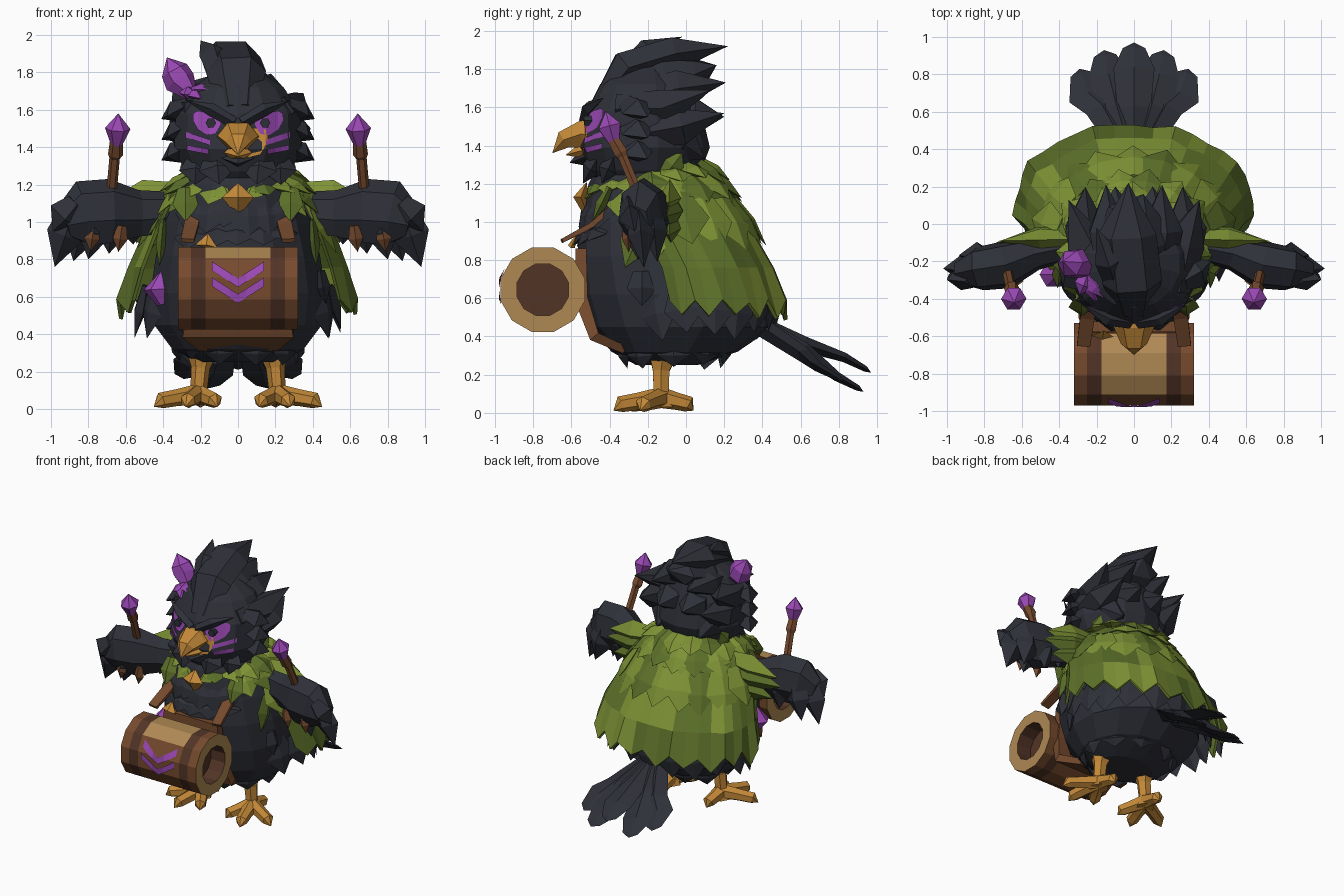
import bpy, bmesh, math, random
from mathutils import Vector
from mathutils.bvhtree import BVHTree

random.seed(4)
cube = bpy.data.objects.get("Cube")
if cube:
    bpy.data.objects.remove(cube)

COLOURS = {
    "black_feather": (.028, .03, .04), "light_green": (.21, .29, .036),
    "dark_green": (.11, .165, .023), "purple": (.32, .065, .45),
    "orange": (.55, .25, .04), "brown": (.18, .068, .027),
    "dark_brown": (.085, .034, .019), "tan": (.43, .25, .088),
}
BLACK, LIGHT, DARK, PURPLE, ORANGE, BROWN, DEEP, TAN = range(len(COLOURS))
MATERIALS = []
for label, rgb in COLOURS.items():
    mat = bpy.data.materials.new(label)
    mat.use_nodes = True
    mat.diffuse_color = (*rgb, 1)
    shader = mat.node_tree.nodes["Principled BSDF"]
    shader.inputs["Base Color"].default_value = (*rgb, 1)
    shader.inputs["Roughness"].default_value = .9
    MATERIALS.append(mat)


def finish(name, bm, recalc=True):
    if recalc:
        bmesh.ops.recalc_face_normals(bm, faces=bm.faces)
    mesh = bpy.data.meshes.new(name)
    bm.to_mesh(mesh)
    bm.free()
    for mat in MATERIALS:
        mesh.materials.append(mat)
    obj = bpy.data.objects.new(name, mesh)
    bpy.context.collection.objects.link(obj)
    return obj


def sweep(bm, stations, sides=4, hint=(1, 0, 0), mat=BLACK, axis=None, turn=0.0):
    """Loft rings (x, y, z, half width, half thickness); zero width makes a point.
    A list of materials gives one for each band between rings."""
    bands = mat if isinstance(mat, list) else [mat] * (len(stations) - 1)
    points = [Vector(s[:3]) for s in stations]
    loops = []
    for i, s in enumerate(stations):
        along = Vector(axis) if axis else points[min(i + 1, len(points) - 1)] - points[max(i - 1, 0)]
        along.normalize()
        side = Vector(hint) - along * along.dot(Vector(hint))
        side.normalize()
        up = along.cross(side)
        if s[3] == 0:
            loops.append([bm.verts.new(points[i])])
            continue
        angles = [math.tau * (k + turn) / sides for k in range(sides)]
        loops.append([bm.verts.new(points[i] + side * s[3] * math.cos(a) + up * s[-1] * math.sin(a))
                      for a in angles])
    for loop, band in ((loops[0], bands[0]), (loops[-1], bands[-1])):
        if len(loop) > 2:
            bm.faces.new(loop).material_index = band
    for a, b, band in zip(loops, loops[1:], bands):
        for k in range(sides):
            quad = [a[k % len(a)], a[(k + 1) % len(a)], b[(k + 1) % len(b)], b[k % len(b)]]
            bm.faces.new(list(dict.fromkeys(quad))).material_index = band


def part(name, stations, **options):
    bm = bmesh.new()
    sweep(bm, stations, **options)
    return finish(name, bm)


def flip(stations, s):
    return [(p[0] * s, *p[1:]) for p in stations]


def feather(bm, base, tip, width, thick=.03, hint=(1, 0, 0), mat=BLACK):
    base, tip = Vector(base), Vector(tip)
    sweep(bm, [(*base, width * .6, thick * .6), (*base.lerp(tip, .5), width, thick), (*tip, 0)],
          hint=hint, mat=mat)


def feather_row(bm, count, start, end, base, tip, width, mats, tilt=0.0):
    """Feathers fanned from one ellipse (z, y, rx, ry) to another; angle 0 is the back, tilt lifts it."""
    for i in range(count):
        a = math.radians(start + (end - start) * i / (count - 1) + random.uniform(-3, 3))
        ring = lambda r, dz: (r[2] * math.sin(a), r[1] + r[3] * math.cos(a), r[0] + dz + tilt * math.cos(a))
        feather(bm, ring(base, 0), ring(tip, random.uniform(-.03, .03)), width,
                hint=(math.cos(a), -math.sin(a), 0), mat=mats[i % len(mats)])


def decal(name, target, strips, mat):
    """Thin strips (x, z, half height) laid on the front of a part."""
    mesh = target.data
    tree = BVHTree.FromPolygons([v.co for v in mesh.vertices], [p.vertices[:] for p in mesh.polygons])
    bm = bmesh.new()
    for strip in strips:
        samples = [Vector(a).lerp(Vector(b), k / 3) for a, b in zip(strip, strip[1:]) for k in range(3)]
        columns = []
        for x, z, h in samples + [Vector(strip[-1])]:
            hits = [tree.ray_cast(Vector((x, -3, z + dz)), Vector((0, 1, 0)))[0] for dz in (-h, h)]
            columns.append([bm.verts.new(hit + Vector((0, -.009, 0))) for hit in hits])
        for a, b in zip(columns, columns[1:]):
            face = bm.faces.new((a[0], b[0], b[1], a[1]))
            face.material_index = mat
            face.normal_update()
            if face.normal.y > 0:
                face.normal_flip()
    return finish(name, bm, False)


# Body and head
def loft(name, rings, sides):
    return part(name, [(0, y, z, rx, ry) for z, y, rx, ry in rings], sides=sides, axis=(0, 0, 1), turn=.5)


loft("body", [(.25, -.1, .22, .16), (.32, -.06, .36, .33), (.45, -.02, .46, .48), (.62, -.05, .48, .5),
              (.82, -.1, .45, .47), (1, -.13, .4, .42), (1.2, -.18, .31, .33), (1.32, -.2, .24, .25)], 14)
head = loft("head", [(1.16, -.2, .2, .23), (1.27, -.22, .29, .3), (1.39, -.22, .35, .345),
                     (1.58, -.22, .34, .3), (1.72, -.21, .25, .24), (1.82, -.2, .1, .12)], 14)

# Crest, cheek, chin and body feathers
bm = bmesh.new()
sweep(bm, [(0, -.46, 1.6, .1, .05), (-.01, -.31, 1.8, .16, .11), (-.04, -.06, 1.88, .16, .1), (-.03, .22, 1.92, 0)], sides=6)
sweep(bm, [(-.08, -.36, 1.75, .06, .05), (-.13, -.2, 1.9, .08, .06), (-.2, -.02, 1.97, 0)])
sweep(bm, [(0, -.38, 1.65, .17, .1), (0, -.1, 1.74, .2, .13), (0, .07, 1.78, .14, .08), (.05, .16, 1.82, 0)], sides=6)
for s in (1, -1):
    for base, mid, tip in (((.11, -.4, 1.62), (.14, -.03, 1.7), (.15, .21, 1.73)),
                           ((.22, -.36, 1.59), (.26, -.1, 1.6), (.35, .13, 1.69)),
                           ((.25, -.3, 1.45), (.27, -.02, 1.5), (.26, .2, 1.57)),
                           ((.08, -.1, 1.57), (.1, .05, 1.55), (.1, .2, 1.55)),
                           ((.16, -.1, 1.42), (.18, .0, 1.4), (.18, .1, 1.33))):
        sweep(bm, flip([(*base, .08, .08), (*mid, .12, .1), (*tip, 0)], s), sides=5)
    for z in (1.36, 1.47, 1.58):
        feather(bm, (.26 * s, -.3, z + .05), (.41 * s, -.2, z - .03), .1, .06, (0, 1, 0))
    feather(bm, (.12 * s, -.45, 1.36), (.1 * s, -.54, 1.2), .1, .05)
    feather(bm, (.22 * s, -.38, 1.34), (.23 * s, -.44, 1.2), .09, .05)
feather(bm, (0, -.42, 1.38), (0, -.61, 1.31), .1, .06)
finish("head_feathers", bm)

bm = bmesh.new()
feather_row(bm, 13, -118, 118, (.66, .05, .5, .42), (.4, .07, .56, .38), .11, [BLACK])
feather_row(bm, 6, 140, 220, (1.12, -.16, .32, .33), (.95, -.13, .42, .44), .12, [BLACK])
feather_row(bm, 5, 145, 215, (.98, -.1, .38, .4), (.88, -.1, .46, .49), .11, [BLACK])
feather_row(bm, 10, 20, 340, (.37, -.06, .34, .3), (.25, -.06, .31, .26), .09, [BLACK])
feather(bm, (.44, -.23, .74), (.47, -.23, .56), .08, .04, (0, 1, 0))
finish("body_feathers", bm)

# Face
part("upper_beak", [(0, -.45, 1.45, .12, .1), (0, -.55, 1.46, .11, .08), (0, -.64, 1.43, .07, .055), (0, -.7, 1.36, 0)],
     sides=6, mat=ORANGE)
part("lower_beak", [(0, -.44, 1.38, .1, .06), (0, -.56, 1.37, .07, .04), (0, -.63, 1.35, 0)], sides=6, mat=ORANGE)
decal("beak_patch", head, [[(.04, 1.42, .08), (.12, 1.43, .07), (.16, 1.46, .03)]], ORANGE)
for s, tag in ((1, "left"), (-1, "right")):
    decal(tag + "_eye", head, [flip([(.09, 1.53, .01), (.12, 1.515, .045), (.17, 1.525, .06),
                                     (.215, 1.545, .05), (.24, 1.56, .02)], s)], PURPLE)
    decal(tag + "_cheek_stripes", head, [flip([(.15, 1.425, .015), (.28, 1.467, .015)], s),
                                         flip([(.16, 1.376, .014), (.27, 1.397, .014)], s)], PURPLE)
    part(tag + "_pupil", flip([(.145, -.535, 1.53, .028), (.145, -.48, 1.53, .028)], s), sides=6)
    part(tag + "_brow", flip([(.02, -.53, 1.53, .03), (.14, -.51, 1.6, .035), (.28, -.43, 1.65, 0)], s), hint=(0, 1, 0))

# Cape with a zigzag hem
RINGS = [(1.33, -.16, .2, .2), (1.16, -.1, .39, .34), (.96, -.04, .49, .39), (.76, .06, .58, .4), (.56, .11, .63, .42)]
bm = bmesh.new()
grid = []
for j, (z, cy, rx, ry) in enumerate(RINGS):
    row = []
    for i in range(25):
        a = math.radians(-118 + 236 * i / 24)
        r = 1 + random.uniform(-.02, .02) + (.04 if i % 4 == 2 else 0)
        drop = (.06 if i % 2 else -.03) + random.uniform(-.02, .02) if j == len(RINGS) - 1 else 0
        row.append(bm.verts.new((rx * r * math.sin(a), cy + ry * r * math.cos(a), z - drop)))
    grid.append(row)
for a, b in zip(grid, grid[1:]):
    for i in range(24):
        face = bm.faces.new((a[i], b[i], b[i + 1], a[i + 1]))
        c = face.calc_center_median()
        shade = math.sin(9 * c.x + 5 * c.z) + math.sin(8 * c.z - 6 * c.y + 3 * c.x)
        face.material_index = DARK if shade > 0 or abs(c.x) > .5 else LIGHT
cape = finish("cape", bm)
cape.modifiers.new("thickness", "SOLIDIFY").thickness = .02

bm = bmesh.new()
feather_row(bm, 11, -105, 105, (1.12, -.07, .4, .32), (.86, -.01, .55, .43), .13, [DARK, LIGHT, LIGHT])
feather_row(bm, 14, -148, 148, (1.22, -.14, .28, .27), (1.06, -.11, .46, .41), .11, [LIGHT, DARK], .04)
feather_row(bm, 15, -155, 155, (1.26, -.18, .25, .26), (1.17, -.16, .42, .39), .09, [LIGHT, LIGHT, DARK], .06)
for s in (1, -1):
    feather(bm, (.1 * s, -.45, 1.2), (.04 * s, -.53, 1.12), .07, .03, mat=LIGHT)
    feather(bm, (.28 * s, -.4, 1.18), (.28 * s, -.49, 1), .07, .03, mat=DARK)
    feather(bm, (.4 * s, -.22, 1.0), (.42 * s, -.32, .76), .08, .03, (0, 1, 0), DARK)
    for y, z, tip in ((-.08, 1.15, (.72, -.09, 1.1)), (-.05, 1.08, (.74, -.1, 1.03)), (-.06, 1.01, (.68, -.09, .93))):
        feather(bm, (.28 * s, y, z), (tip[0] * s, *tip[1:]), .1, .06, (0, 0, 1), LIGHT if z > 1.1 else DARK)
    feather(bm, (.1 * s, -.05, 1.3), (.06 * s, .06, 1.4), .1, .04, mat=LIGHT)
    feather(bm, (.26 * s, -.12, 1.24), (.28 * s, -.02, 1.36), .08, .04, (0, 1, 0), DARK)
finish("leaf_collar", bm)

# Wings, drumsticks, legs, straps
for s, tag in ((1, "left"), (-1, "right")):
    bm = bmesh.new()
    sweep(bm, flip([(.33, -.12, 1.05, .11, .07), (.53, -.16, 1.04, .13, .09), (.69, -.22, 1.05, .18, .13),
                    (.83, -.24, 1.04, .18, .12), (.93, -.26, 1.0, .09, .07)], s), sides=7, hint=(0, 0, 1))
    for x, y, tx, tz in ((.87, -.25, .98, .76), (.86, -.3, .99, .95), (.8, -.18, .88, .79), (.74, -.28, .8, .8),
                         (.66, -.18, .69, .83), (.57, -.18, .56, .88), (.48, -.16, .45, .92)):
        feather(bm, (x * s, y, 1.1), (tx * s, y + .03, tz), .1, .07)
    for x in (.62, .77):
        feather(bm, (x * s, -.31, .98), (x * s + .02 * s, -.3, .84), .04, .03, mat=BROWN)
    finish(tag + "_wing", bm)
    part(tag + "_drumstick", flip([(.68, -.24, 1.12, .028), (.66, -.33, 1.34, .028), (.655, -.34, 1.36, .04),
                                   (.65, -.38, 1.43, .035)], s), sides=6, mat=BROWN)
    part(tag + "_drumstick_gem", flip([(.65, -.375, 1.41, .03), (.643, -.4, 1.5, .068), (.64, -.42, 1.58, 0)], s),
         sides=6, mat=PURPLE)
    part(tag + "_strap", flip([(.27, -.65, .9, .05, .015), (.25, -.5, .98, .055, .02), (.23, -.36, 1.1, .05, .02)], s),
         mat=BROWN, turn=.5)
    bm = bmesh.new()
    sweep(bm, flip([(.19, -.12, .32, .09), (.2, -.13, .22, .05), (.21, -.13, .1, .045), (.21, -.13, .03, .07)], s),
          sides=6, mat=ORANGE)
    for x, y in ((.11, -.31), (.28, -.38), (.45, -.24), (.2, .04)):
        sweep(bm, flip([(.21, -.13, .08, .055), ((.21 + x) / 2, (y - .13) / 2, .06, .045),
                        (x * .85 + .03, y * .85 - .02, .045, .043), (x, y, .012, 0)], s),
              sides=6, hint=(0, 0, 1), mat=ORANGE)
    finish(tag + "_leg", bm)

# Tail fan
bm = bmesh.new()
for x, y, z in ((0, .97, .21), (.16, .93, .11), (-.16, .93, .11), (.29, .83, .16), (-.29, .83, .16)):
    sweep(bm, [(x * .15, .38, .46, .06, .05), (x * .6, .62, .36 - abs(x) * .2, .09, .04),
               (x * .85, y - .14, z + .08, .11, .025), (x * .97, y - .03, z + .02, .06, .015), (x, y, z, 0)])
finish("tail", bm)

# Drum: hollow ends, dark bands, pale top panel
profile = [(-.2, .14), (-.32, .14), (-.32, .228), (-.25, .228), (-.175, .228)]
profile += [(-x, r) for x, r in reversed(profile)]
bm = bmesh.new()
sweep(bm, [(x, -.75, .645, r, r) for x, r in profile], sides=12, hint=(0, 1, 0), axis=(1, 0, 0), turn=.5,
      mat=[DEEP, TAN, BROWN, DEEP, BROWN, DEEP, BROWN, TAN, DEEP])
for face in bm.faces:
    c = face.calc_center_median()
    if abs(c.x) < .1 and c.z > .78:
        face.material_index = TAN
drum = finish("drum", bm)
decal("drum_chevrons", drum, [[(-.14, z + .09, .024), (0, z, .024), (.14, z + .09, .024)] for z in (.675, .59)], PURPLE)
part("drum_support", [(0, -.32, .33, .3, .03), (0, -.48, .4, .42, .04), (0, -.55, .6, .36, .05),
                      (0, -.55, .86, .32, .04)], mat=BROWN, turn=.5)

# Gems and pendant
part("head_gem", [(-.25, -.25, 1.68, .04), (-.31, -.21, 1.75, .085), (-.34, -.21, 1.81, .075), (-.38, -.2, 1.88, 0)],
     sides=6, mat=PURPLE)
part("hip_gem", [(-.4, -.27, .56, .03), (-.43, -.27, .64, .075), (-.41, -.27, .74, 0)], sides=6, mat=PURPLE)
bm = bmesh.new()
for tip in ((-.14, -.4, 1.71), (-.2, -.42, 1.66), (-.29, -.38, 1.68)):
    feather(bm, (-.25, -.27, 1.7), tip, .05, .035, mat=PURPLE)
finish("gem_leaves", bm)
part("pendant", [(0, -.52, 1.05, .02), (0, -.55, 1.13, .085, .04), (0, -.52, 1.21, 0)], mat=ORANGE)
part("charm", [(-.17, -.6, .87, .06, .02), (-.16, -.57, .94, 0)], mat=ORANGE)
